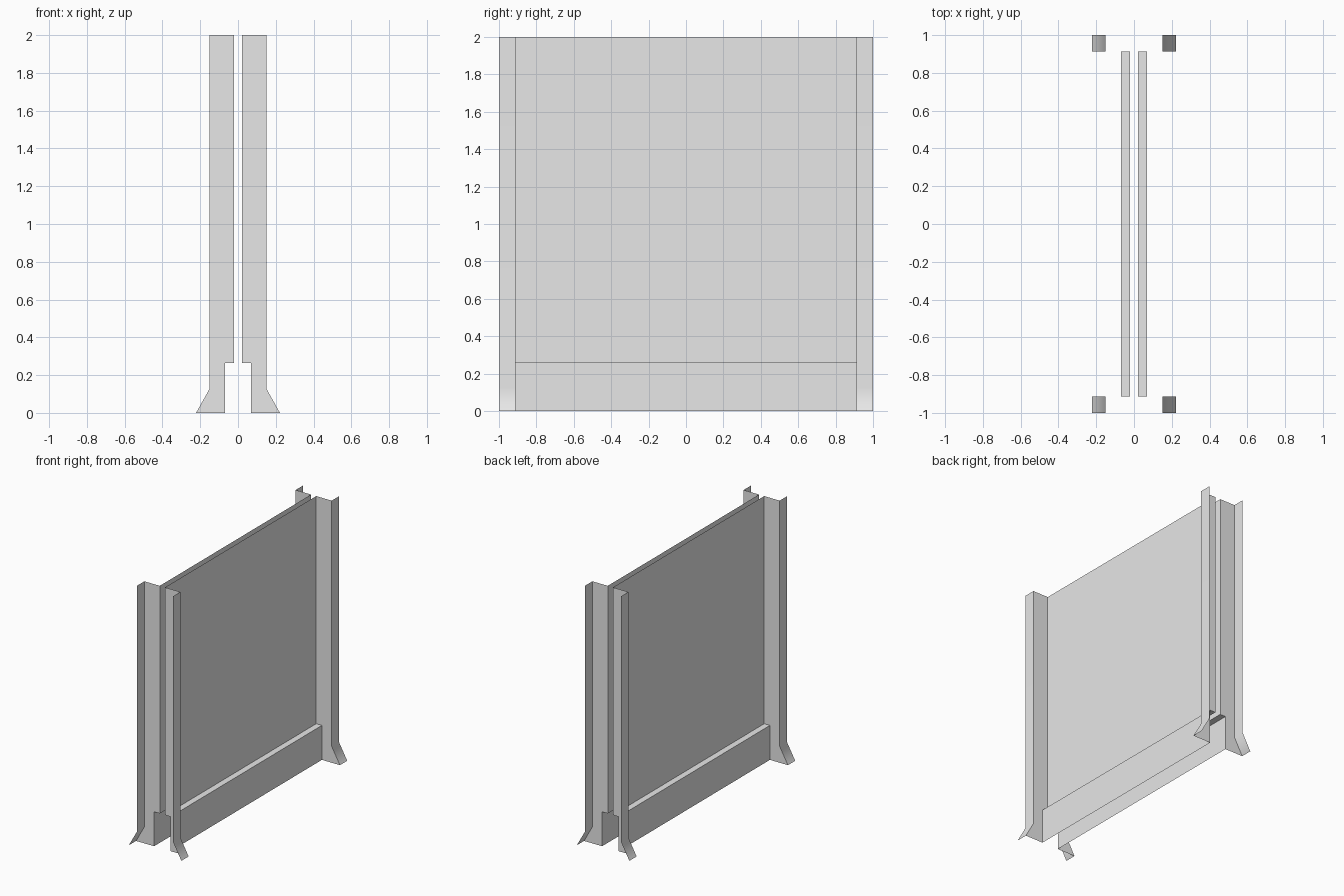
import bpy
import bmesh

cube = bpy.data.objects.get("Cube")
if cube:
    bpy.data.objects.remove(cube, do_unlink=True)

grey = bpy.data.materials.new("plain grey")
grey.use_nodes = True
colour = (0.8, 0.8, 0.8, 1)
grey.diffuse_color = colour
grey.node_tree.nodes["Principled BSDF"].inputs["Base Color"].default_value = colour

# Shared dimensions of the pressed sheet sections
INNER, SKIRT, OUTER, FOOT = 0.022, 0.07, 0.152, 0.222
LEDGE_Z, BEND_Z, TOP = 0.263, 0.125, 2.0
END, TIP = 0.912, 1.0


def finish(bm, name, mirror_y, smooth=False):
    """Make the object and mirror it to the other side and end."""
    mesh = bpy.data.meshes.new(name)
    bm.to_mesh(mesh)
    bm.free()
    mesh.materials.append(grey)
    for face in mesh.polygons:
        face.use_smooth = smooth
    obj = bpy.data.objects.new(name, mesh)
    bpy.context.collection.objects.link(obj)
    mirror = obj.modifiers.new("mirror", 'MIRROR')
    mirror.use_axis = (True, mirror_y, False)
    mirror.use_mirror_merge = False
    if smooth:
        obj.modifiers.new("flat_upper_face", 'WEIGHTED_NORMAL')
    return obj


def swept_sheet(name, profile, y0, y1, mirror_y, smooth=False):
    """Sweep an open x-z profile, listed upwards, along y."""
    bm = bmesh.new()
    rows = [(bm.verts.new((x, y0, z)), bm.verts.new((x, y1, z))) for x, z in profile]
    for (a, b), (c, d) in zip(rows, rows[1:]):
        bm.faces.new((a, b, d, c))
    return finish(bm, name, mirror_y, smooth)


# Two facing panels, each stepping out over a ledge to a skirt
swept_sheet("panels_with_skirts",
            [(SKIRT, 0), (SKIRT, LEDGE_Z), (INNER, LEDGE_Z), (INNER, TOP)],
            -END, END, False)

# Outward flanges closing the panel ends, flared at the foot
bm = bmesh.new()
outline = [(INNER, LEDGE_Z), (SKIRT, LEDGE_Z), (SKIRT, 0), (FOOT, 0),
           (OUTER, BEND_Z), (OUTER, TOP), (INNER, TOP)]
bm.faces.new([bm.verts.new((x, -END, z)) for x, z in outline])
bmesh.ops.recalc_face_normals(bm, faces=bm.faces)
bm.normal_update()
for face in bm.faces:
    if face.normal.y > 0:
        face.normal_flip()
finish(bm, "end_flanges", True)

# Return lips with flared feet
swept_sheet("corner_lips", [(FOOT, 0), (OUTER, BEND_Z), (OUTER, TOP)],
            -TIP, -END, True, smooth=True)
